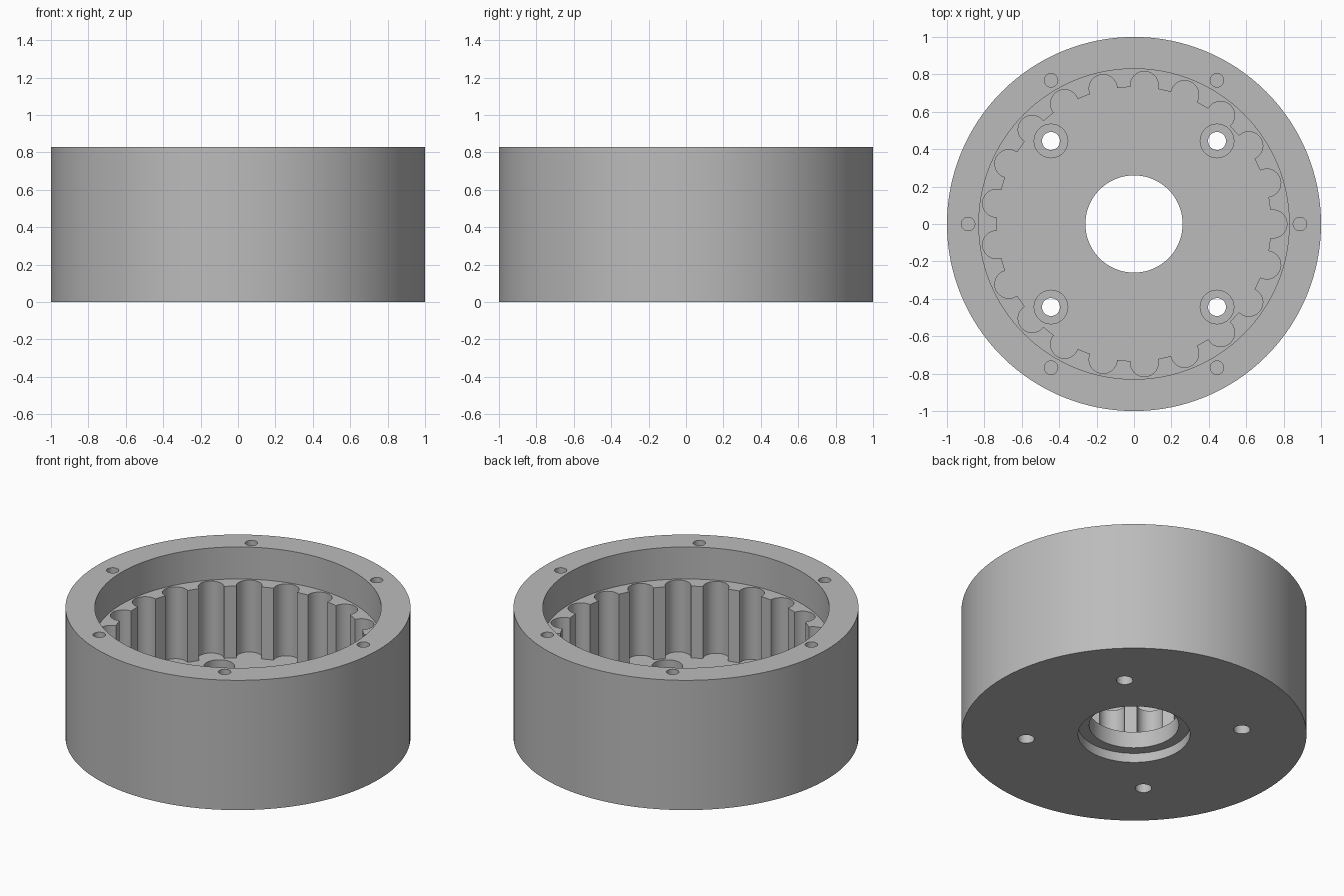
import bpy, bmesh, math
from math import cos, sin, pi

cube = bpy.data.objects.get("Cube")
if cube:
    bpy.data.objects.remove(cube, do_unlink=True)

HEIGHT, LEDGE, FLOOR = 0.83, 0.625, 0.165
BORE, POCKET_RING, POCKET_R, POCKETS = 0.733, 0.743, 0.075, 21

grey = bpy.data.materials.new("machined grey")
grey.use_nodes = True
colour = (0.5, 0.5, 0.5, 1)
grey.diffuse_color = colour
grey.node_tree.nodes["Principled BSDF"].inputs["Base Color"].default_value = colour


def circle(r, n, x=0, y=0):
    return [(x + r * cos(2 * pi * i / n), y + r * sin(2 * pi * i / n)) for i in range(n)]


def prisms(name, outlines, z0, z1):
    """One object made of upright prisms, one for each outline."""
    bm = bmesh.new()
    for pts in outlines:
        low = [bm.verts.new((x, y, z0)) for x, y in pts]
        high = [bm.verts.new((x, y, z1)) for x, y in pts]
        bm.faces.new(low[::-1])
        bm.faces.new(high)
        for i in range(len(pts)):
            j = (i + 1) % len(pts)
            bm.faces.new((low[i], low[j], high[j], high[i]))
    mesh = bpy.data.meshes.new(name)
    bm.to_mesh(mesh)
    bm.free()
    mesh.materials.append(grey)
    ob = bpy.data.objects.new(name, mesh)
    bpy.context.collection.objects.link(ob)
    return ob


def cut(body, outlines, z0, z1):
    """Subtract prisms from the body and discard the cutter."""
    cutter = prisms("cutter", outlines, z0, z1)
    cutter.hide_render = True
    mod = body.modifiers.new("cut", "BOOLEAN")
    mod.operation, mod.solver, mod.object = "DIFFERENCE", "EXACT", cutter
    bpy.context.view_layer.objects.active = body
    bpy.ops.object.modifier_apply(modifier=mod.name)
    bpy.data.objects.remove(cutter, do_unlink=True)


def scalloped_outline():
    """Round bore with evenly spaced roller pockets, counterclockwise."""
    reach = math.acos((BORE**2 - POCKET_RING**2 - POCKET_R**2) / (2 * POCKET_RING * POCKET_R))
    steps, pts = 16, []
    for k in range(POCKETS):
        a = 2 * pi * k / POCKETS
        for i in range(steps + 1):
            t = a + reach * (2 * i / steps - 1)
            pts.append((POCKET_RING * cos(a) + POCKET_R * cos(t),
                        POCKET_RING * sin(a) + POCKET_R * sin(t)))
    return pts


# Outer drum
housing = prisms("ring_gear_housing", [circle(1, 128)], 0, HEIGHT)

# Top recess and toothed bore
cut(housing, [circle(0.83, 128)], LEDGE, 1)
cut(housing, [scalloped_outline()], FLOOR, 0.7)

# Central shaft hole with a bearing seat underneath
cut(housing, [circle(0.26, 64)], -0.1, 0.3)
cut(housing, [circle(0.325, 64)], -0.1, 0.06)

# Counterbored mounting holes in the floor
corners = [(x, y) for x in (-0.444, 0.444) for y in (-0.444, 0.444)]
cut(housing, [circle(0.048, 32, x, y) for x, y in corners], -0.1, 0.3)
cut(housing, [circle(0.09, 32, x, y) for x, y in corners], 0.085, 0.3)

# Blind screw holes in the rim
rim = circle(0.887, 6)
cut(housing, [circle(0.036, 32, x, y) for x, y in rim], 0.55, 1)

# Smooth the curved walls, keep machined edges sharp
bpy.ops.object.select_all(action="DESELECT")
housing.select_set(True)
bpy.context.view_layer.objects.active = housing
bpy.ops.object.shade_smooth_by_angle(angle=math.radians(30))
